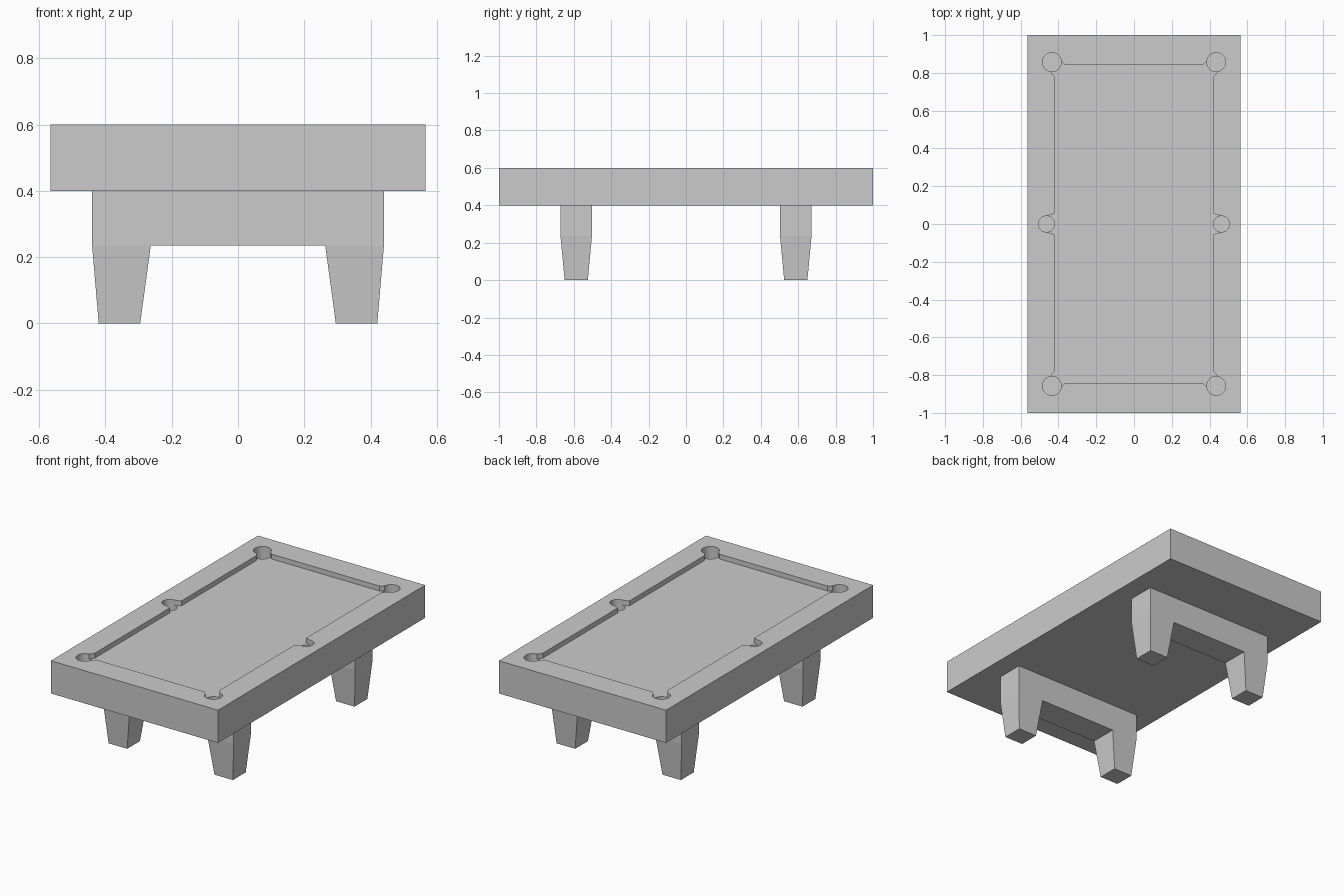
import bpy
import bmesh
from math import cos, sin, tau

if "Cube" in bpy.data.objects:
    bpy.data.objects.remove(bpy.data.objects["Cube"])


def make_object(name, bm):
    bmesh.ops.recalc_face_normals(bm, faces=bm.faces[:])
    mesh = bpy.data.meshes.new(name)
    bm.to_mesh(mesh)
    bm.free()
    obj = bpy.data.objects.new(name, mesh)
    bpy.context.collection.objects.link(obj)
    return obj


def add_prism(bm, outline, z0, z1):
    low = [bm.verts.new((x, y, z0)) for x, y in outline]
    high = [bm.verts.new((x, y, z1)) for x, y in outline]
    bm.faces.new(low)
    bm.faces.new(high)
    for i in range(len(low)):
        j = (i + 1) % len(low)
        bm.faces.new((low[i], low[j], high[j], high[i]))


def carve(target, cutter):
    mod = target.modifiers.new(cutter.name, 'BOOLEAN')
    mod.operation = 'DIFFERENCE'
    mod.solver = 'EXACT'
    mod.object = cutter
    bpy.context.view_layer.objects.active = target
    bpy.ops.object.modifier_apply(modifier=mod.name)
    bpy.data.objects.remove(cutter)


# Table body
bm = bmesh.new()
add_prism(bm, [(-0.565, -1), (0.565, -1), (0.565, 1), (-0.565, 1)], 0.4, 0.6)
body = make_object("table_body", bm)

# Sunken playing bed with flared pocket mouths, one quadrant mirrored around
quarter = [(0.463, 0.042), (0.422, 0.055), (0.422, 0.78), (0.443, 0.81),
           (0.435, 0.857), (0.389, 0.867), (0.366, 0.845)]
outline = []
for sx, sy in ((1, 1), (-1, 1), (-1, -1), (1, -1)):
    points = quarter if sx * sy > 0 else quarter[::-1]
    outline += [(sx * x, sy * y) for x, y in points]
bm = bmesh.new()
add_prism(bm, outline, 0.57, 0.65)
carve(body, make_object("bed_cutter", bm))

# Six round pockets
bm = bmesh.new()
for sx in (-1, 1):
    for px, py, r in ((0.435, -0.857, 0.05), (0.463, 0, 0.0425), (0.435, 0.857, 0.05)):
        ring = [(sx * px + r * cos(tau * i / 32), py + r * sin(tau * i / 32))
                for i in range(32)]
        add_prism(bm, ring, 0.5, 0.66)
carve(body, make_object("pocket_cutter", bm))

# Leg frame: crossbeam with two tapered legs, mirrored to the other end
profile = [(-0.44, 0.4), (-0.44, 0.235), (-0.42, 0), (-0.295, 0), (-0.263, 0.235),
           (0.263, 0.235), (0.295, 0), (0.42, 0), (0.44, 0.235), (0.44, 0.4)]
bm = bmesh.new()
sides = []
for s in (-1, 1):
    row = [bm.verts.new((x, 0.587 + s * (0.084 if z > 0.1 else 0.062), z))
           for x, z in profile]
    for ids in ((0, 1, 4, 5, 8, 9), (1, 2, 3, 4), (5, 6, 7, 8)):
        bm.faces.new([row[i] for i in ids])
    sides.append(row)
a, b = sides
for i in range(len(a)):
    j = (i + 1) % len(a)
    bm.faces.new((a[i], a[j], b[j], b[i]))
frame = make_object("leg_frames", bm)
mirror = frame.modifiers.new("mirror", 'MIRROR')
mirror.use_axis = (False, True, False)
